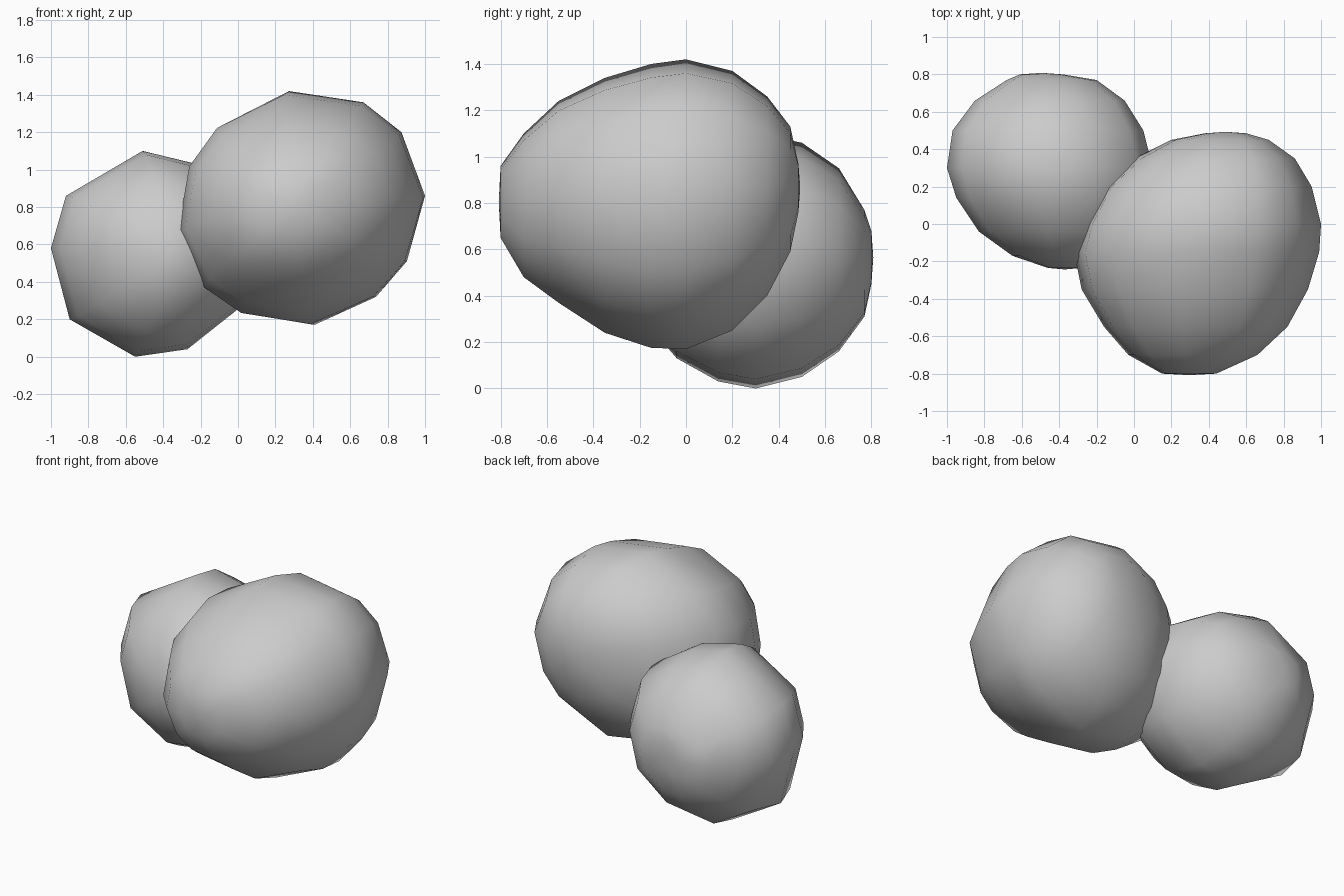
import bpy, bmesh


def lofted_blob(name, outline, stations):
    """Loft a front-view outline along y; each station is (y, xmin, xmax, zmin, zmax)."""
    xs, zs = [p[0] for p in outline], [p[1] for p in outline]
    x0, w = min(xs), max(xs) - min(xs)
    z0, h = min(zs), max(zs) - min(zs)
    bm = bmesh.new()
    rings = []
    for y, xa, xb, za, zb in stations:
        rings.append([bm.verts.new((xa + (x - x0) / w * (xb - xa), y,
                                    za + (z - z0) / h * (zb - za)))
                      for x, z in outline])
    n = len(outline)
    for a, b in zip(rings, rings[1:]):
        for i in range(n):
            j = (i + 1) % n
            bm.faces.new((a[i], a[j], b[j], b[i]))
    # rounded end caps
    for ring, (y, xa, xb, za, zb), dy in ((rings[0], stations[0], -0.008),
                                          (rings[-1], stations[-1], 0.008)):
        tip = bm.verts.new(((xa + xb) / 2, y + dy, (za + zb) / 2))
        for i in range(n):
            bm.faces.new((ring[i], ring[(i + 1) % n], tip))
    bmesh.ops.recalc_face_normals(bm, faces=bm.faces)
    for f in bm.faces:
        f.smooth = True
    mesh = bpy.data.meshes.new(name)
    bm.to_mesh(mesh)
    bm.free()
    obj = bpy.data.objects.new(name, mesh)
    bpy.context.collection.objects.link(obj)
    return obj


# Large blob, front right
lofted_blob("large_blob",
            [(0.25, 1.42), (0.66, 1.36), (0.87, 1.20), (1.00, 0.86), (0.90, 0.51),
             (0.73, 0.32), (0.39, 0.17), (0.02, 0.23), (-0.18, 0.37), (-0.32, 0.68),
             (-0.26, 1.03), (-0.11, 1.24)],
            [(-0.80, 0.15, 0.44, 0.65, 0.96), (-0.70, -0.03, 0.66, 0.48, 1.10),
             (-0.55, -0.16, 0.82, 0.37, 1.24), (-0.35, -0.28, 0.93, 0.24, 1.34),
             (-0.15, -0.32, 0.99, 0.175, 1.40), (0.00, -0.28, 1.00, 0.17, 1.42),
             (0.20, -0.17, 0.95, 0.25, 1.37), (0.35, 0.00, 0.86, 0.40, 1.26),
             (0.45, 0.20, 0.72, 0.59, 1.13), (0.485, 0.38, 0.60, 0.76, 0.97)])

# Small blob, back left
lofted_blob("small_blob",
            [(-0.51, 1.10), (-0.92, 0.86), (-1.00, 0.58), (-0.90, 0.20), (-0.55, 0.00),
             (-0.27, 0.04), (0.02, 0.27), (0.10, 0.60), (0.02, 0.88), (-0.22, 1.03)],
            [(-0.235, -0.46, -0.28, 0.42, 0.66), (-0.17, -0.65, -0.12, 0.28, 0.84),
             (-0.04, -0.83, 0.00, 0.13, 0.98), (0.14, -0.95, 0.08, 0.03, 1.08),
             (0.30, -1.00, 0.10, 0.00, 1.10), (0.50, -0.97, 0.05, 0.05, 1.06),
             (0.66, -0.85, -0.05, 0.16, 0.95), (0.77, -0.68, -0.20, 0.31, 0.77),
             (0.80, -0.61, -0.38, 0.45, 0.68)])
